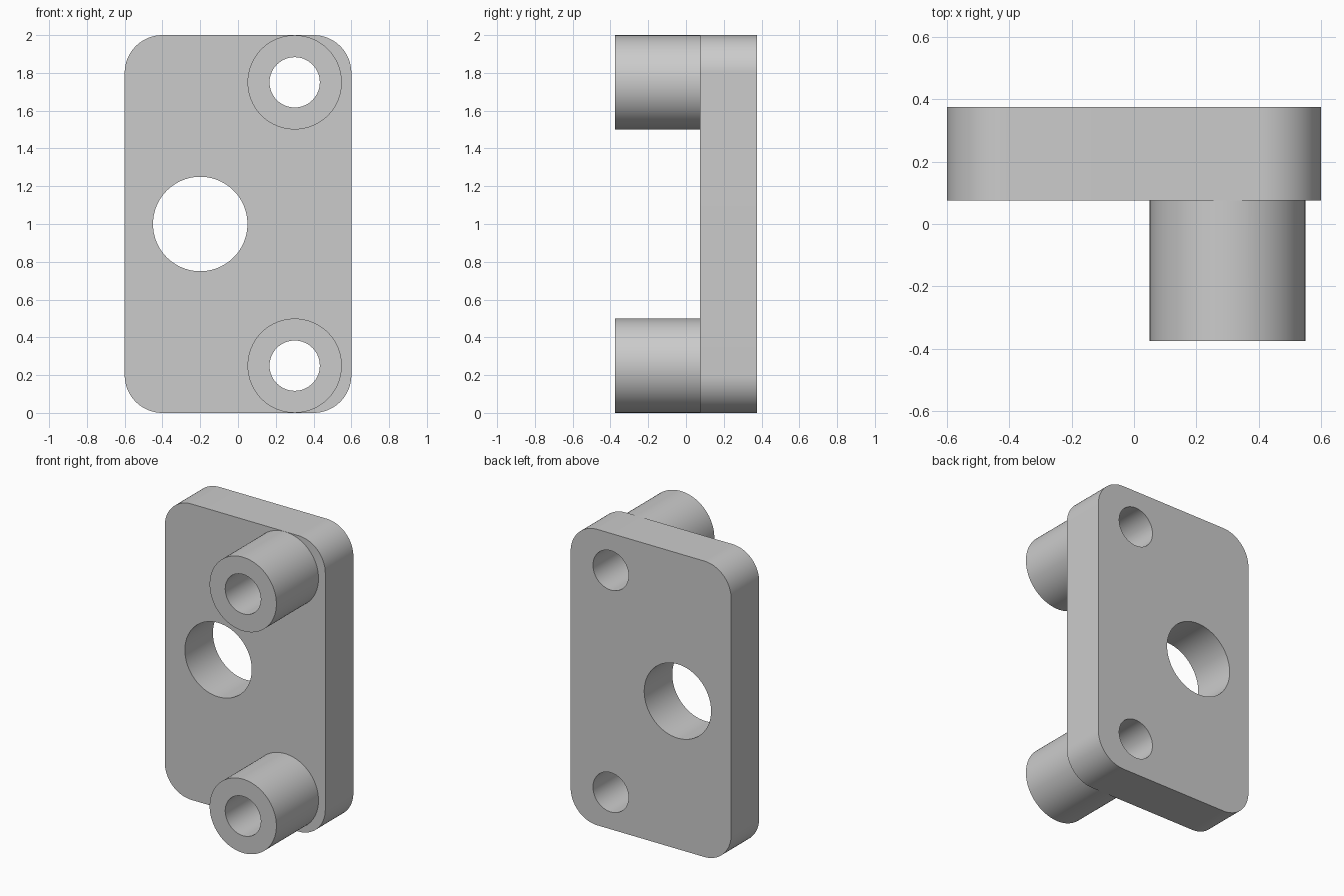
import bpy, bmesh
from math import sin, cos, pi, radians
from mathutils import Vector

if "Cube" in bpy.data.objects:
    bpy.data.objects.remove(bpy.data.objects["Cube"], do_unlink=True)

FRONT, BACK, PLATE_FRONT = -0.375, 0.375, 0.075

grey = bpy.data.materials.new("plain grey")
grey.use_nodes = True
colour = (0.6, 0.6, 0.6, 1)
grey.diffuse_color = colour
grey.node_tree.nodes["Principled BSDF"].inputs["Base Color"].default_value = colour


def arc(cx, cz, r, start, end, steps):
    """Points (x, z) along an arc, both ends included."""
    angles = [start + (end - start) * i / steps for i in range(steps + 1)]
    return [(cx + r * cos(a), cz + r * sin(a)) for a in angles]


def prism(name, outline, y0, y1):
    """Extrude a closed x-z outline from y0 to y1."""
    bm = bmesh.new()
    base = bm.faces.new([bm.verts.new((x, y0, z)) for x, z in outline])
    result = bmesh.ops.extrude_face_region(bm, geom=[base], use_keep_orig=True)
    moved = [v for v in result["geom"] if isinstance(v, bmesh.types.BMVert)]
    bmesh.ops.translate(bm, verts=moved, vec=Vector((0, y1 - y0, 0)))
    bmesh.ops.recalc_face_normals(bm, faces=bm.faces)
    mesh = bpy.data.meshes.new(name)
    bm.to_mesh(mesh)
    bm.free()
    mesh.materials.append(grey)
    obj = bpy.data.objects.new(name, mesh)
    bpy.context.collection.objects.link(obj)
    return obj


def cylinder(name, x, z, r, y0, y1):
    return prism(name, arc(x, z, r, 0, 2 * pi, 96)[:-1], y0, y1)


def combine(target, tool, operation):
    """Apply a boolean and discard its tool."""
    tool.hide_render = True
    mod = target.modifiers.new(operation.lower(), 'BOOLEAN')
    mod.operation = operation
    mod.solver = 'EXACT'
    mod.object = tool
    bpy.context.view_layer.objects.active = target
    bpy.ops.object.modifier_apply(modifier=mod.name)
    bpy.data.objects.remove(tool, do_unlink=True)


# Plate with rounded corners
outline = []
for i, (cx, cz) in enumerate([(0.4, 1.8), (-0.4, 1.8), (-0.4, 0.2), (0.4, 0.2)]):
    outline += arc(cx, cz, 0.2, i * pi / 2, (i + 1) * pi / 2, 24)
plate = prism("mounting_plate", outline, PLATE_FRONT, BACK)

# Bosses, sunk into the plate, then bored right through
for z in (0.25, 1.75):
    combine(plate, cylinder("boss", 0.3, z, 0.2495, FRONT, PLATE_FRONT + 0.1), 'UNION')
for z in (0.25, 1.75):
    combine(plate, cylinder("bore_cutter", 0.3, z, 0.133, FRONT - 0.1, BACK + 0.1), 'DIFFERENCE')

# Large opening in the plate
combine(plate, cylinder("opening_cutter", -0.2, 1, 0.25, 0, BACK + 0.1), 'DIFFERENCE')

# Smooth round walls with crisp rims
bpy.ops.object.select_all(action='DESELECT')
plate.select_set(True)
bpy.context.view_layer.objects.active = plate
bpy.ops.object.shade_smooth_by_angle(angle=radians(30))
